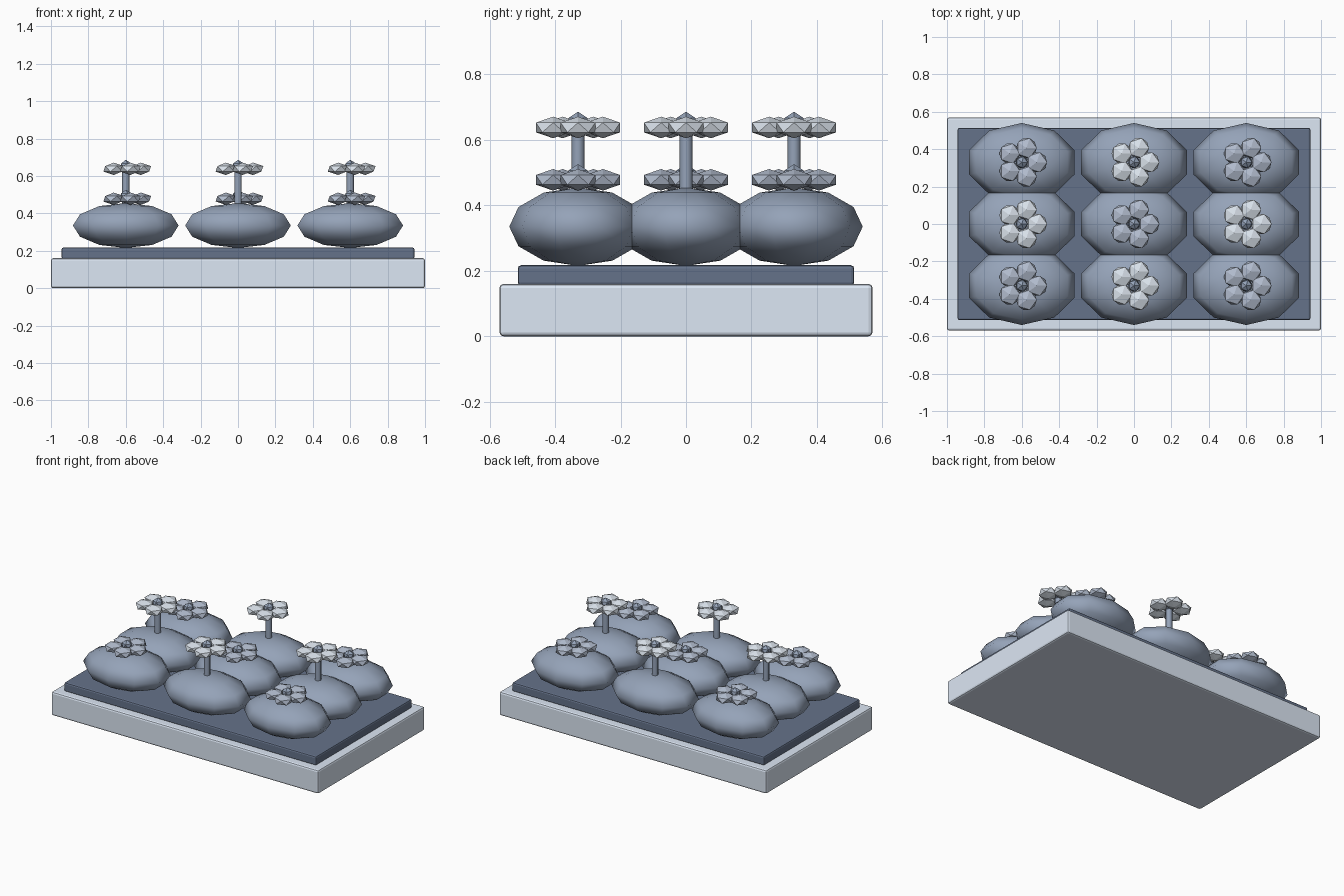
import bpy
from math import cos, sin, pi, radians

if "Cube" in bpy.data.objects:
    bpy.data.objects.remove(bpy.data.objects["Cube"])


def paint(name, rgb):
    mat = bpy.data.materials.new(name)
    mat.diffuse_color = (*rgb, 1)
    mat.use_nodes = True
    mat.node_tree.nodes["Principled BSDF"].inputs["Base Color"].default_value = mat.diffuse_color
    return mat


TRAY = paint("pale_slate", (0.72, 0.80, 0.91))
SOIL = paint("dark_slate", (0.13, 0.17, 0.255))
LEAF = paint("mid_slate", (0.30, 0.365, 0.48))
PETAL_LOW = paint("petal_slate", (0.44, 0.50, 0.61))
PETAL_TALL = paint("petal_pale", (0.69, 0.75, 0.82))


def finish(name, mat, scale=None, smooth=None):
    ob = bpy.context.object
    ob.name = name
    ob.data.materials.append(mat)
    if scale:
        ob.scale = scale
        bpy.ops.object.transform_apply(location=False, rotation=False, scale=True)
    if smooth:
        bpy.ops.object.shade_smooth_by_angle(angle=radians(smooth))
    return ob


def slab(name, mat, half_x, half_y, z0, z1, bevel):
    bpy.ops.mesh.primitive_cube_add(size=2, location=(0, 0, (z0 + z1) / 2))
    ob = finish(name, mat, (half_x, half_y, (z1 - z0) / 2))
    mod = ob.modifiers.new("edge_bevel", 'BEVEL')
    mod.width = bevel
    mod.segments = 2


def flower(tag, x, y, z, petal_mat):
    # stem, reaching down into the mound
    z0 = 0.40
    bpy.ops.mesh.primitive_cylinder_add(vertices=8, radius=0.02, depth=z - z0,
                                        location=(x, y, (z + z0) / 2))
    finish("stem_" + tag, LEAF, smooth=50)
    # five faceted petals
    for k in range(5):
        a = 2 * pi * k / 5
        bpy.ops.mesh.primitive_ico_sphere_add(
            subdivisions=1, radius=1,
            location=(x + 0.08 * cos(a), y + 0.08 * sin(a), z))
        finish(f"petal_{tag}_{k}", petal_mat, (0.062, 0.062, 0.033))
    # flower centre
    bpy.ops.mesh.primitive_ico_sphere_add(subdivisions=1, radius=0.035,
                                          location=(x, y, z + 0.013))
    finish("flower_centre_" + tag, LEAF)


# tray and soil
slab("tray", TRAY, 1.0, 0.57, 0.0, 0.16, 0.012)
slab("soil", SOIL, 0.943, 0.514, 0.155, 0.217, 0.01)

# three by three mounds with alternating short and tall flowers
for i in range(3):
    for j in range(3):
        x, y = 0.6 * (i - 1), 0.33 * (j - 1)
        tag = f"{i}_{j}"
        tall = (i + j) % 2
        bpy.ops.mesh.primitive_uv_sphere_add(segments=10, ring_count=6, radius=1,
                                             location=(x, y, 0.335))
        finish("leaf_mound_" + tag, LEAF, (0.297, 0.21, 0.12), smooth=60)
        flower(tag, x, y, 0.638 if tall else 0.478,
               PETAL_TALL if tall else PETAL_LOW)
